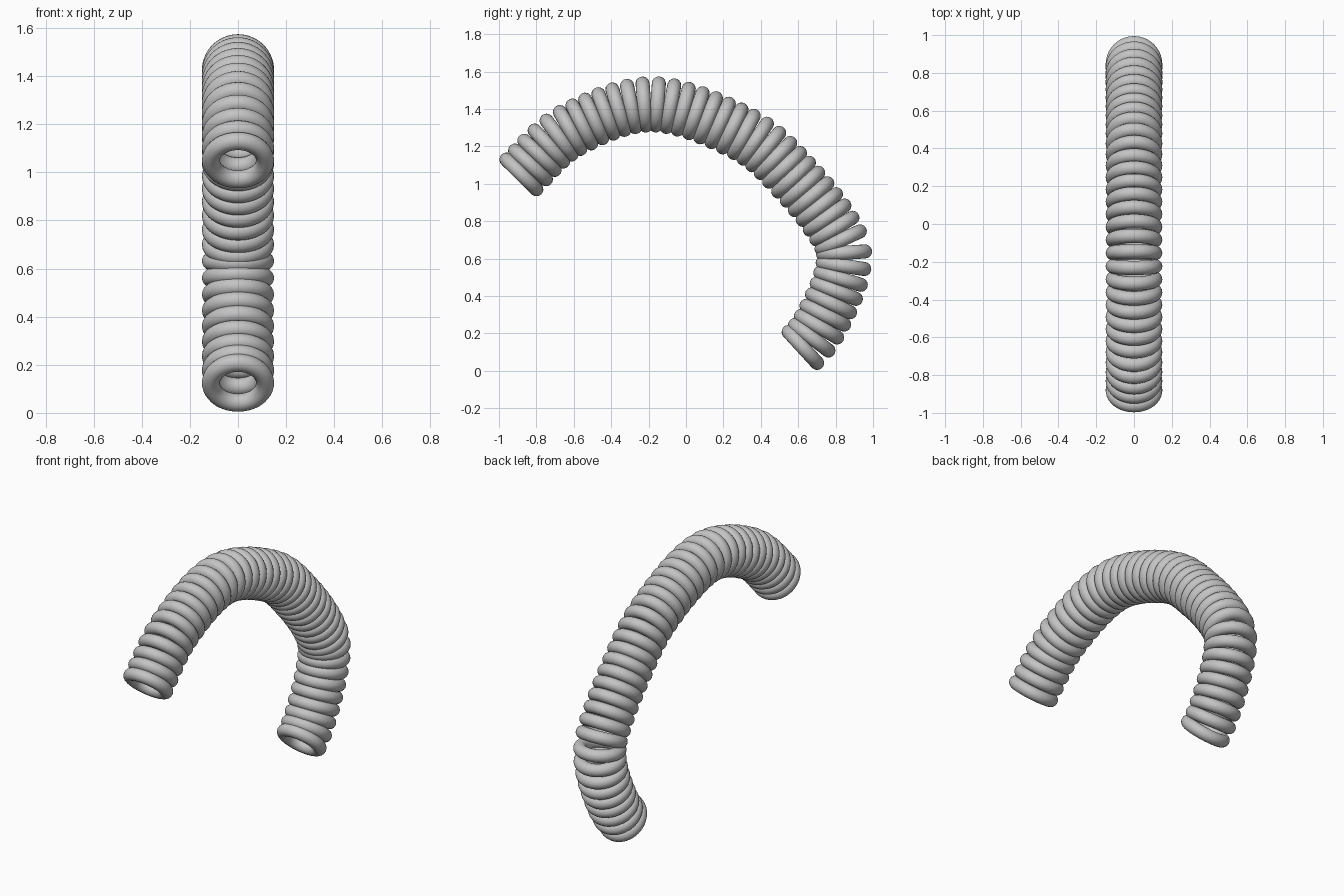
import bpy
from mathutils import Vector

cube = bpy.data.objects.get("Cube")
if cube:
    bpy.data.objects.remove(cube, do_unlink=True)

RINGS = 40
MAJOR, MINOR = 0.1125, 0.0375

# Hose colour
grey = bpy.data.materials.new("hose grey")
grey.use_nodes = True
colour = (0.55, 0.55, 0.55, 1)
grey.diffuse_color = colour
grey.node_tree.nodes["Principled BSDF"].inputs["Base Color"].default_value = colour

# Centre line in the y-z plane; the first and last points only steer the ends
guide = [Vector((0, y, z)) for y, z in (
    (-1.12, 0.78), (-0.88, 1.05), (-0.61, 1.29), (-0.17, 1.425), (0.313, 1.262),
    (0.59, 1.02), (0.796, 0.756), (0.845, 0.59), (0.776, 0.362), (0.625, 0.125),
    (0.36, -0.015))]


def spline(a, b, c, d, t):
    """Smooth curve from b to c."""
    return 0.5 * (2 * b + (c - a) * t + (2 * a - 5 * b + 4 * c - d) * t**2
                  + (3 * b - a - 3 * c + d) * t**3)


STEPS = 60
path = [spline(*guide[i:i + 4], s / STEPS)
        for i in range(len(guide) - 3) for s in range(STEPS)]
path.append(guide[-2])

lengths = [0.0]
for p, q in zip(path, path[1:]):
    lengths.append(lengths[-1] + (q - p).length)


def at_distance(dist):
    """Position and direction at a distance along the path."""
    i = 0
    while i < len(path) - 2 and lengths[i + 1] < dist:
        i += 1
    f = (dist - lengths[i]) / (lengths[i + 1] - lengths[i])
    return path[i].lerp(path[i + 1], f), (path[i + 1] - path[i]).normalized()


# One ring mesh, shared by every ring of the hose
bpy.ops.mesh.primitive_torus_add(major_radius=MAJOR, minor_radius=MINOR,
                                 major_segments=56, minor_segments=20)
first = bpy.context.object
bpy.ops.object.shade_smooth()
first.data.name = "hose_ring"
first.data.materials.append(grey)

# Evenly spaced rings, each facing along the path
for n in range(RINGS):
    ring = first
    if n:
        ring = bpy.data.objects.new("hose_ring", first.data)
        bpy.context.collection.objects.link(ring)
    ring.name = f"hose_ring_{n + 1}"
    position, direction = at_distance(lengths[-1] * n / (RINGS - 1))
    ring.location = position
    ring.rotation_euler = direction.to_track_quat("Z", "X").to_euler()
